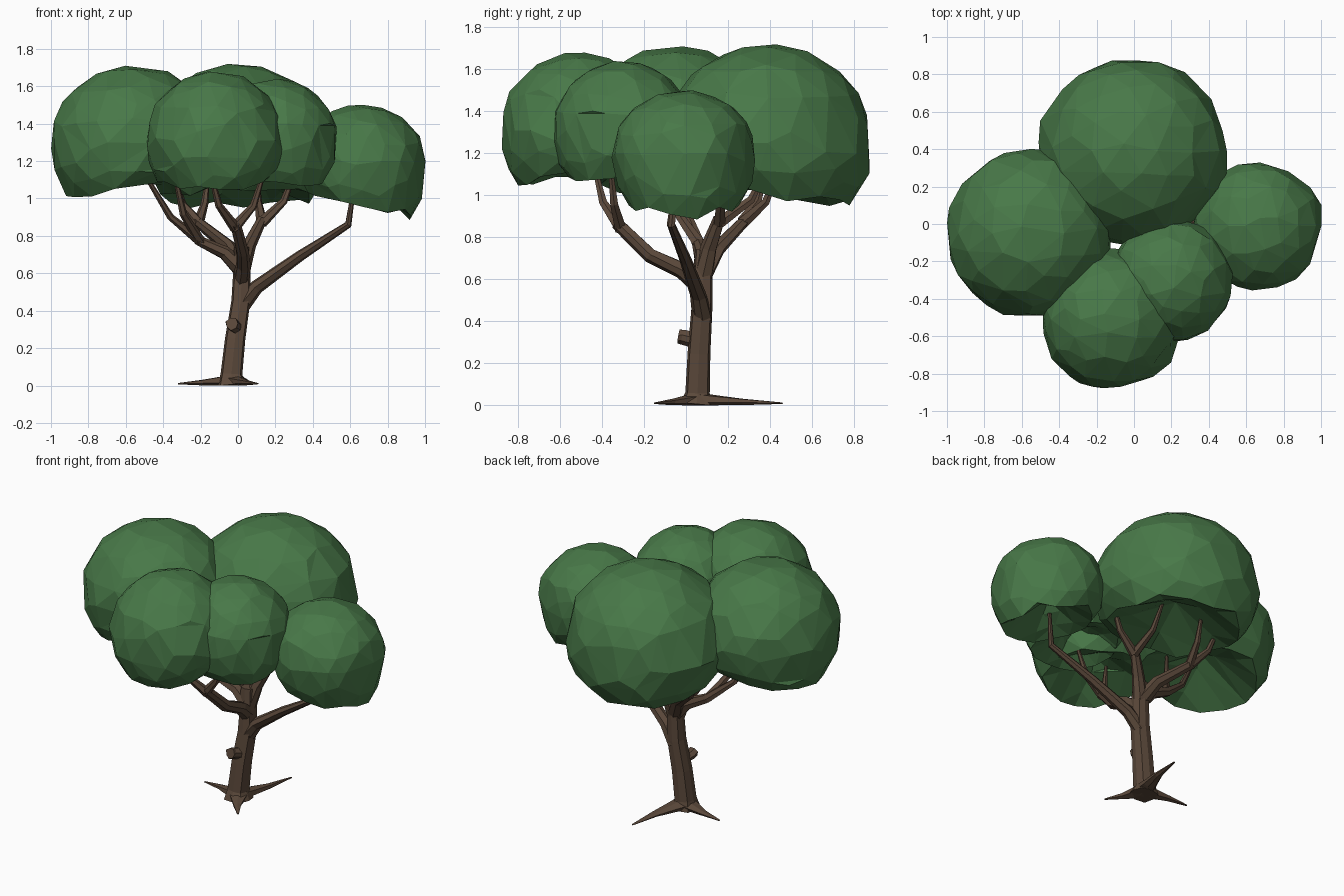
import bpy, bmesh, math, random
from mathutils import Vector, noise

if "Cube" in bpy.data.objects:
    bpy.data.objects.remove(bpy.data.objects["Cube"])

random.seed(4)


def material(name, color):
    m = bpy.data.materials.new(name)
    m.diffuse_color = color
    m.use_nodes = True
    m.node_tree.nodes["Principled BSDF"].inputs["Base Color"].default_value = m.diffuse_color
    return m


BARK = material("bark", (0.105, 0.066, 0.043, 1))
LEAF = material("leaf", (0.065, 0.19, 0.065, 1))


def finish(name, bm, mat):
    bmesh.ops.recalc_face_normals(bm, faces=bm.faces)
    me = bpy.data.meshes.new(name)
    bm.to_mesh(me)
    bm.free()
    me.materials.append(mat)
    ob = bpy.data.objects.new(name, me)
    bpy.context.collection.objects.link(ob)
    return ob


def tube(name, pts, r0, r1, sides=7, flat=1.0, flare=0.0):
    """Faceted limb through pts, tapering from r0 to r1, optionally flared at the foot."""
    bm = bmesh.new()
    pts = [Vector(p) for p in pts]
    last = len(pts) - 1
    rings = []
    for i, p in enumerate(pts):
        q = Vector((0, 0, 1)).rotation_difference(pts[min(i + 1, last)] - pts[max(i - 1, 0)])
        radius = r0 + (r1 - r0) * i / last + (flare if i == 0 else 0)
        ring = []
        for k in range(sides):
            a = math.tau * k / sides
            r = radius * (1.08 if k % 2 else 0.94)
            off = q @ Vector((r * math.cos(a), r * math.sin(a), 0))
            off.z *= flat
            co = p + off
            co.z = max(co.z, 0)
            ring.append(bm.verts.new(co))
        rings.append(ring)
    for a, b in zip(rings, rings[1:]):
        for k in range(sides):
            n = (k + 1) % sides
            bm.faces.new((a[k], a[n], b[n], b[k]))
    bm.faces.new(rings[0])
    bm.faces.new(rings[-1])
    return finish(name, bm, BARK)


def fork(name, start, tip):
    """Twig that leans outwards first, then turns up into the leaves."""
    s, t = Vector(start), Vector(tip)
    bend = s.lerp(t, 0.65)
    bend.z = s.z + 0.4 * (t.z - s.z)
    tube(name, [s, bend, t], 0.03, 0.01, 6)


def foliage(name, x, y, r, z_mid, z_top, z_rim):
    """Faceted dome with creased sides, a drooping outer rim and a hollow underside."""
    bm = bmesh.new()
    bmesh.ops.create_icosphere(bm, subdivisions=3, radius=1)
    out = Vector((x, y, 0)).normalized()
    for v in bm.verts:
        n = v.co.normalized()
        d = Vector((n.x, n.y, 0))
        rho = d.length
        d.normalize()
        if n.z >= 0:
            z = z_mid + n.z * (z_top - z_mid)
        else:
            t = 2 * math.asin(min(1, -n.z)) / (math.pi / 2)
            if t < 1:
                rho, drop = 1 - 0.2 * t * t, t
            else:
                rho, drop = 0.8 * (2 - t), 1 - 0.7 * (t - 1)
            wave = 0.2 * noise.noise(Vector((d.x * 2 + x * 5, d.y * 2, y * 5)))
            z = z_mid - (z_mid - z_rim) * drop * (0.84 + (0.2 * d.dot(out) + wave) * rho)
        # horizontal ledges around the sides
        crease = noise.noise(Vector((n.x * 1.6 + x * 7, n.y * 1.6 + y * 7, n.z * 7)))
        k = 1.01 + 0.085 * crease * max(0, 1 - abs(n.z) * 1.1) + random.uniform(-0.01, 0.01)
        v.co = (x + d.x * rho * r * k, y + d.y * rho * r * k, z)
    dec = finish(name, bm, LEAF).modifiers.new("coarser_facets", 'DECIMATE')
    dec.ratio = 0.65


# trunk with flared foot, and a sawn-off knot
tube("trunk", [(-.03, .05, 0), (-.035, .055, .06), (-.015, .062, .25), (.015, .075, .45),
               (.02, .08, .6), (.02, .085, .74)], 0.066, 0.045, 8, flare=0.018)
tube("knot", [(0, .06, .305), (-.03, -.01, .325), (-.032, -.035, .33)], 0.036, 0.034)

# roots spreading along the ground
FOOT = Vector((-0.03, 0.05, 0.025))
for name, x, y in (("left_root", -.32, .11), ("back_root", .07, .46), ("front_root", .105, -.15)):
    tip = Vector((x, y, 0.01))
    side = (tip - FOOT).cross(Vector((0, 0, 1))) * 0.03
    tube(name, [FOOT, FOOT.lerp(tip, 0.25) + side / 2, FOOT.lerp(tip, 0.55) + side, tip],
         0.065, 0.006, 6, 0.6)

# main limbs
tube("right_limb", [(.015, .08, .42), (.1, .06, .525), (.33, 0, .69), (.59, -.07, .86),
                    (.62, -.05, 1.06)], 0.048, 0.011)
tube("front_limb", [(.02, .08, .56), (.03, -.02, .645), (.025, -.17, .715), (-.015, -.33, .87)],
     0.045, 0.03)
tube("left_limb", [(.02, .08, .62), (-.07, .08, .71), (-.2, .06, .77), (-.36, .01, .9),
                   (-.5, -.05, 1.13)], 0.048, 0.011)
tube("back_left_limb", [(.02, .08, .62), (-.05, .15, .745), (-.22, .28, .88)], 0.048, 0.028)
tube("back_right_limb", [(.02, .08, .62), (.06, .11, .75), (.13, .16, .89)], 0.05, 0.028)

# forks
fork("front_fork_left", (-.01, -.31, .84), (-.15, -.44, 1.15))
fork("front_fork_right", (-.02, -.31, .84), (.14, -.36, 1.14))
fork("left_fork", (-.2, .06, .77), (-.34, -.1, 1.14))
fork("back_left_fork_outer", (-.21, .27, .87), (-.34, .38, 1.12))
fork("back_left_fork_inner", (-.21, .27, .87), (-.16, .44, 1.12))
fork("back_right_fork_outer", (.13, .16, .87), (.31, .17, 1.16))
fork("back_right_fork_inner", (.13, .16, .87), (.1, .39, 1.14))

# canopy clumps: x, y, radius, z_mid, z_top, z_rim
foliage("back_foliage", 0, .39, .495, 1.25, 1.72, .95)
foliage("left_foliage", -.555, -.05, .445, 1.3, 1.71, 1)
foliage("front_foliage", -.12, -.51, .37, 1.31, 1.68, 1.05)
foliage("front_right_foliage", .2, -.3, .33, 1.31, 1.64, 1.06)
foliage("right_foliage", .66, -.01, .34, 1.2, 1.5, .9)
